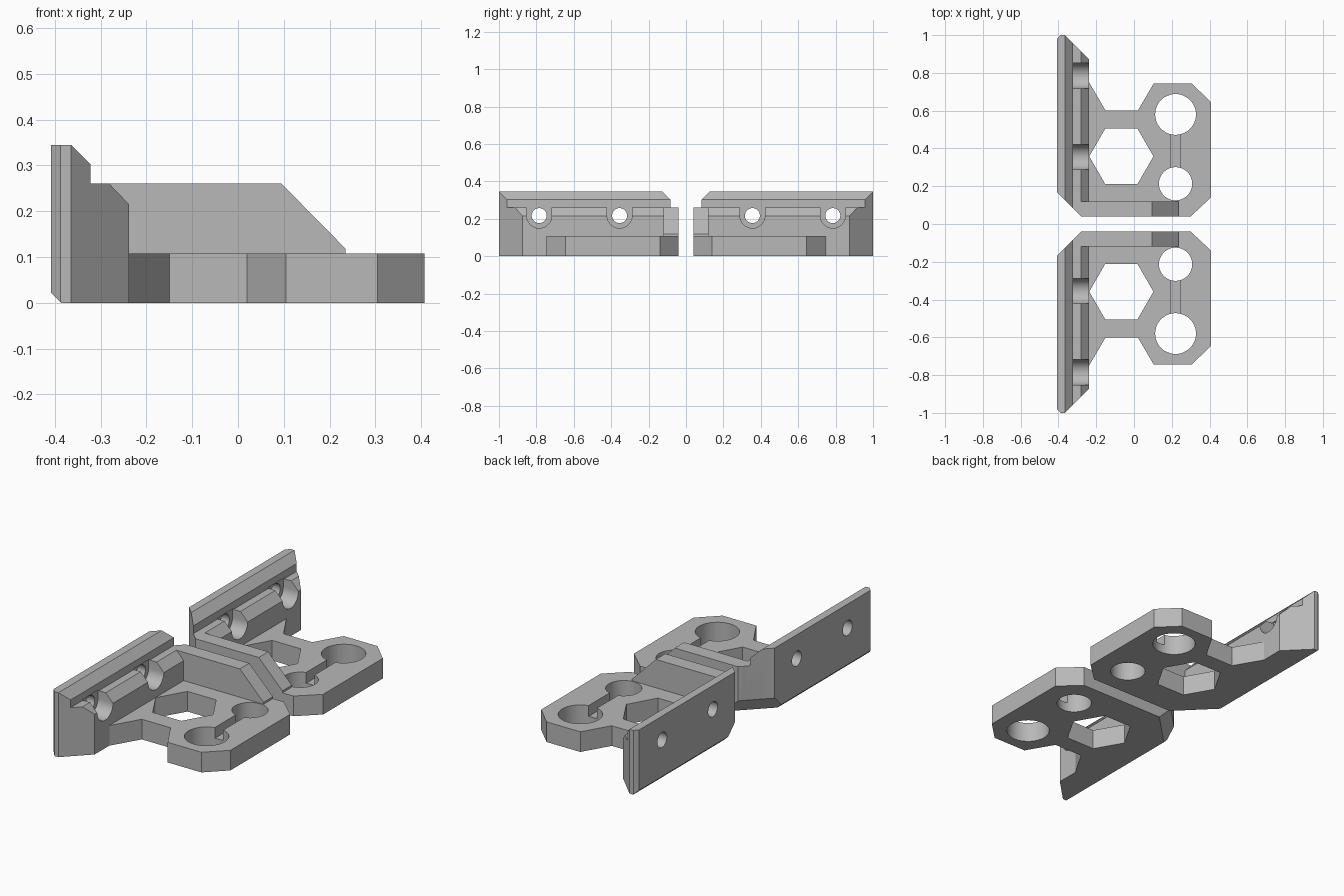
import bpy, bmesh, math
from mathutils import Vector

cube = bpy.data.objects.get("Cube")
if cube:
    bpy.data.objects.remove(cube, do_unlink=True)

gray = bpy.data.materials.new("light_gray")
gray.use_nodes = True
tone = (0.48, 0.48, 0.48, 1)
gray.diffuse_color = tone
gray.node_tree.nodes["Principled BSDF"].inputs["Base Color"].default_value = tone


def prism(name, outline, axis, start, end, cuts=()):
    """Extrude a 2D outline along an axis, then trim it with (normal, offset) planes."""
    place = {"x": lambda a, b, d: (d, a, b),
             "y": lambda a, b, d: (a, d, b),
             "z": lambda a, b, d: (a, b, d)}[axis]
    bm = bmesh.new()
    face = bm.faces.new([bm.verts.new(place(a, b, start)) for a, b in outline])
    out = bmesh.ops.extrude_face_region(bm, geom=[face])
    moved = [v for v in out["geom"] if isinstance(v, bmesh.types.BMVert)]
    bmesh.ops.translate(bm, verts=moved, vec=place(0, 0, end - start))
    for normal, offset in cuts:
        n = Vector(normal)
        res = bmesh.ops.bisect_plane(
            bm, geom=bm.verts[:] + bm.edges[:] + bm.faces[:], dist=1e-5,
            plane_co=n * (offset / n.length_squared), plane_no=n, clear_outer=True)
        edges = [e for e in res["geom_cut"] if isinstance(e, bmesh.types.BMEdge)]
        if edges:
            bmesh.ops.edgeloop_fill(bm, edges=edges)
    bmesh.ops.recalc_face_normals(bm, faces=bm.faces[:])
    mesh = bpy.data.meshes.new(name)
    bm.to_mesh(mesh)
    bm.free()
    mesh.materials.append(gray)
    obj = bpy.data.objects.new(name, mesh)
    bpy.context.collection.objects.link(obj)
    return obj


def ring(cx, cy, r, n=48, begin=0.0, sweep=math.tau):
    count = n if sweep == math.tau else n + 1
    return [(cx + r * math.cos(begin + sweep * i / n),
             cy + r * math.sin(begin + sweep * i / n)) for i in range(count)]


def combine(target, tool, operation):
    mod = target.modifiers.new(operation, "BOOLEAN")
    mod.operation, mod.solver, mod.object = operation, "EXACT", tool
    graph = bpy.context.evaluated_depsgraph_get()
    graph.update()
    mesh = bpy.data.meshes.new_from_object(target.evaluated_get(graph))
    target.modifiers.clear()
    target.data = mesh
    bpy.data.objects.remove(tool, do_unlink=True)


# Shared trimming planes: slanted inner corner and its underside bevel
corner = ((-1, -1, 0), 0.24)
under_bevel = ((-1, -1, -1), 0.163)

# Base plate
plate = [(-0.3, 0.04), (0.3, 0.04), (0.407, 0.14), (0.407, 0.645), (0.305, 0.745),
         (0.105, 0.745), (0.02, 0.6), (-0.15, 0.6), (-0.238, 0.75), (-0.3, 0.75)]
bracket = prism("left_bracket", plate, "z", 0, 0.108, [corner, under_bevel])

# Upright mounting wall with stepped front
wall = [(-0.387, 0), (-0.238, 0), (-0.238, 0.215), (-0.281, 0.26), (-0.322, 0.26),
        (-0.322, 0.302), (-0.365, 0.345), (-0.408, 0.345), (-0.408, 0.021)]
combine(bracket, prism("wall", wall, "y", 0.04, 1.0, [
    corner, under_bevel, ((1, 1, 0), 0.635), ((-1, 1, 0), 1.388)]), "UNION")

# Bracing rib along the inner edge
rib = [(-0.3, 0), (0.235, 0), (0.235, 0.118), (0.095, 0.26), (-0.3, 0.26)]
combine(bracket, prism("rib", rib, "y", 0.04, 0.12, [corner, under_bevel]), "UNION")

# Hexagonal opening, two round openings and the groove joining them
combine(bracket, prism("hex_cutter", ring(-0.067, 0.358, 0.17, 6), "z", -0.1, 0.2),
        "DIFFERENCE")
for cy, r in ((0.58, 0.108), (0.213, 0.088)):
    combine(bracket, prism("round_cutter", ring(0.22, cy, r), "z", -0.1, 0.2), "DIFFERENCE")
groove = [(0.195, 0.05), (0.245, 0.05), (0.245, 0.2), (0.195, 0.2)]
combine(bracket, prism("groove_cutter", groove, "y", 0.22, 0.57), "DIFFERENCE")

# Screw holes with open-topped head recesses
for cy in (0.355, 0.785):
    combine(bracket, prism("screw_cutter", ring(cy, 0.217, 0.04), "x", -0.5, 0), "DIFFERENCE")
    recess = ring(cy, 0.217, 0.067, 24, math.pi, math.pi)
    recess += [(cy + 0.067, 0.265), (cy - 0.067, 0.265)]
    combine(bracket, prism("recess_cutter", recess, "x", -0.328, 0), "DIFFERENCE")

# Mirrored partner
partner = bpy.data.objects.new("right_bracket", bracket.data.copy())
bpy.context.collection.objects.link(partner)
bm = bmesh.new()
bm.from_mesh(partner.data)
bmesh.ops.scale(bm, verts=bm.verts[:], vec=(1, -1, 1))
bmesh.ops.reverse_faces(bm, faces=bm.faces[:])
bm.to_mesh(partner.data)
bm.free()
bracket.name, partner.name = "rear_bracket", "front_bracket"

# Smooth the bores while keeping edges crisp
for obj in bpy.context.selected_objects:
    obj.select_set(False)
for obj in (bracket, partner):
    obj.select_set(True)
bpy.context.view_layer.objects.active = bracket
bpy.ops.object.shade_smooth_by_angle(angle=math.radians(25))
